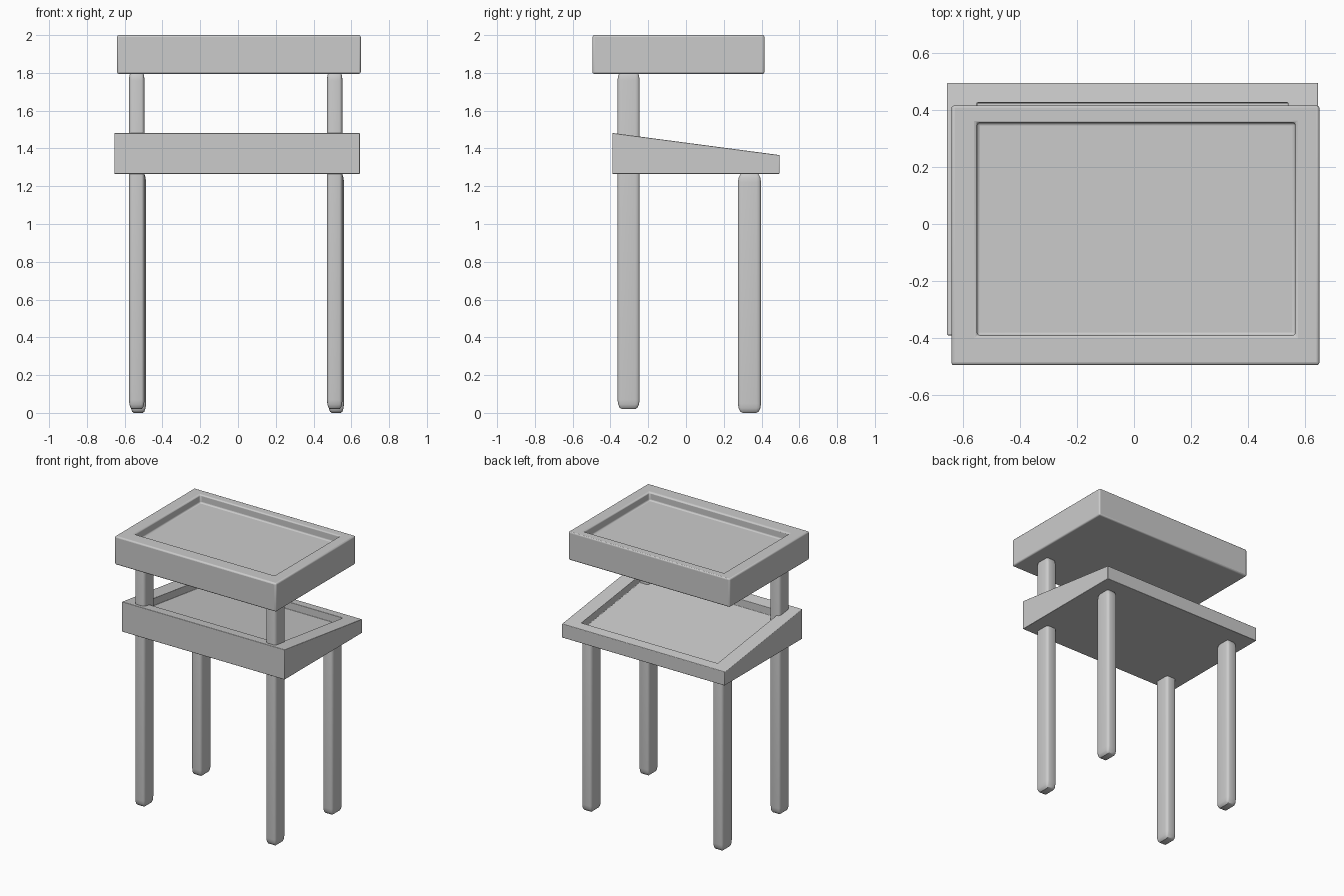
import bpy, bmesh
from mathutils import Matrix, Vector

if "Cube" in bpy.data.objects:
    bpy.data.objects.remove(bpy.data.objects["Cube"])


def finish(bm, name, bevel=0.0):
    bmesh.ops.recalc_face_normals(bm, faces=bm.faces)
    mesh = bpy.data.meshes.new(name)
    bm.to_mesh(mesh)
    bm.free()
    ob = bpy.data.objects.new(name, mesh)
    bpy.context.collection.objects.link(ob)
    if bevel:
        mod = ob.modifiers.new("bevel", 'BEVEL')
        mod.width = bevel
        mod.segments = 3
        mod.limit_method = 'ANGLE'
    bpy.ops.object.select_all(action='DESELECT')
    ob.select_set(True)
    bpy.context.view_layer.objects.active = ob
    bpy.ops.object.shade_smooth_by_angle(angle=0.6)
    return ob


def tray(name, outer, inner, z_bottom, z_front, z_back, depth, bevel):
    """Slab with a sunken panel; rectangles are (x0, x1, y0, y1)."""
    bm = bmesh.new()
    y0, y1 = outer[2:]

    def top(y):
        return z_front + (z_back - z_front) * (y - y0) / (y1 - y0)

    def ring(r, height):
        corners = [(r[0], r[2]), (r[1], r[2]), (r[1], r[3]), (r[0], r[3])]
        return [bm.verts.new((x, y, height(y))) for x, y in corners]

    rings = [ring(outer, lambda y: z_bottom), ring(outer, top),
             ring(inner, top), ring(inner, lambda y: top(y) - depth)]
    for a, b in zip(rings, rings[1:]):
        for i in range(4):
            j = (i + 1) % 4
            bm.faces.new((a[i], a[j], b[j], b[i]))
    bm.faces.new(rings[0])
    bm.faces.new(rings[-1])
    return finish(bm, name, bevel)


def leg(name, x, y, width, length, z0, z1):
    """Square post with soft edges, stretched so the ends are rounded."""
    bm = bmesh.new()
    h = z1 - z0
    bmesh.ops.create_cube(bm, size=1)
    bmesh.ops.scale(bm, verts=bm.verts, vec=Vector((1, 1, h / 0.25)))
    bmesh.ops.bevel(bm, geom=bm.edges[:], offset=0.2, segments=3,
                    profile=0.5, affect='EDGES')
    bmesh.ops.scale(bm, verts=bm.verts, vec=Vector((width, length, 0.25)))
    bmesh.ops.transform(bm, verts=bm.verts,
                        matrix=Matrix.Translation((x, y, (z0 + z1) / 2)))
    return finish(bm, name)


# Flat upper tray and sloping lower tray
tray("upper_tray", (-0.64, 0.65, -0.495, 0.415), (-0.55, 0.565, -0.39, 0.355),
     1.795, 2.0, 2.0, 0.06, 0.01)
tray("lower_tray", (-0.655, 0.645, -0.39, 0.495), (-0.55, 0.54, -0.305, 0.425),
     1.265, 1.482, 1.365, 0.055, 0.004)

# Tall front legs carry both trays, short back legs only the lower one
for side, xf, xb in (("left", -0.536, -0.528), ("right", 0.512, 0.52)):
    leg(f"front_leg_{side}", xf, -0.304, 0.082, 0.117, 0.02, 1.81)
    leg(f"back_leg_{side}", xb, 0.336, 0.082, 0.122, 0.0, 1.27)
